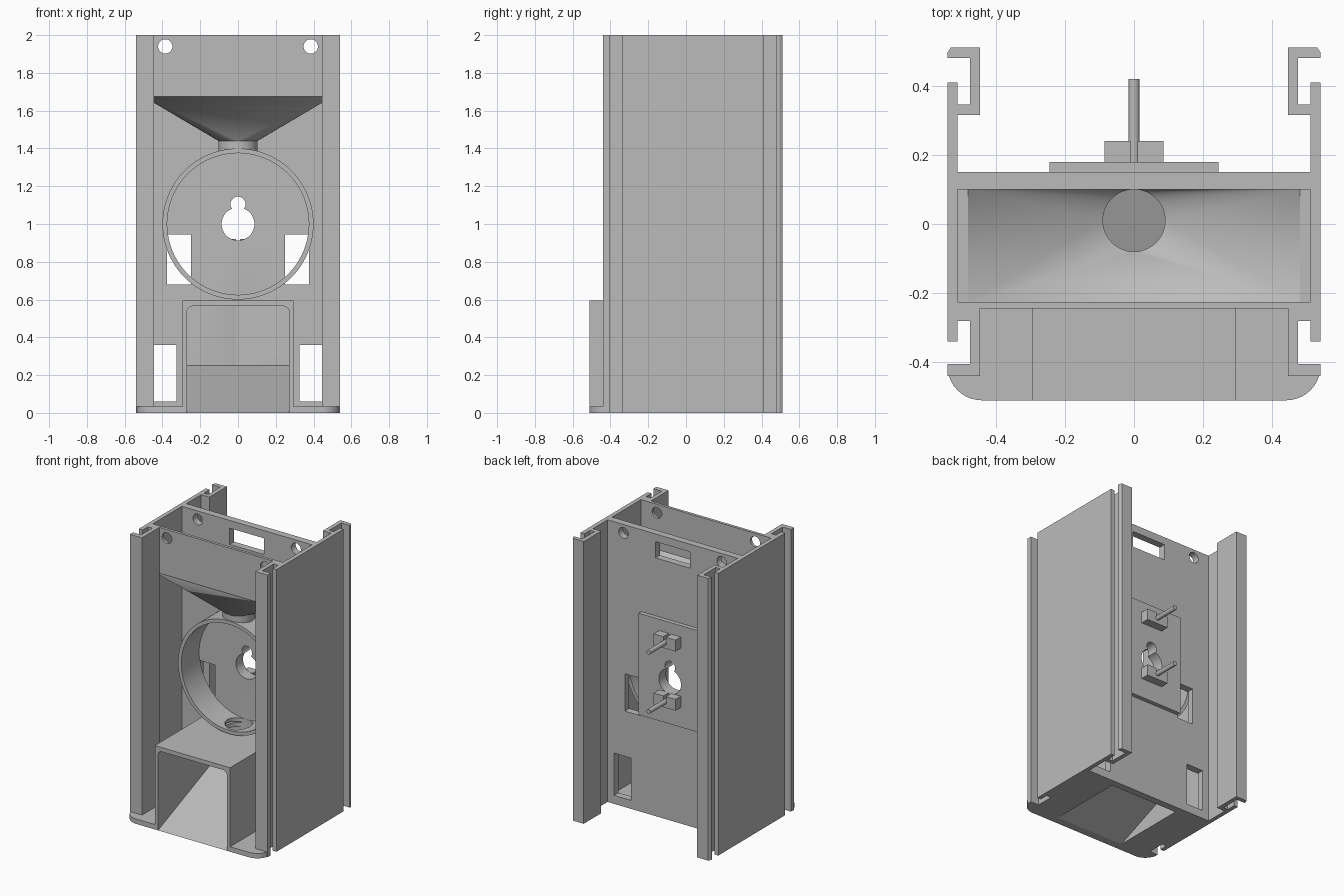
import bpy, bmesh
from math import sin, cos, pi, radians
from mathutils import Vector

if "Cube" in bpy.data.objects:
    bpy.data.objects.remove(bpy.data.objects["Cube"])

grey = bpy.data.materials.new("plain_grey")
grey.use_nodes = True
grey.diffuse_color = (0.5, 0.5, 0.5, 1)
grey.node_tree.nodes["Principled BSDF"].inputs["Base Color"].default_value = (0.5, 0.5, 0.5, 1)


def finish(name, bm):
    bmesh.ops.recalc_face_normals(bm, faces=bm.faces)
    mesh = bpy.data.meshes.new(name)
    bm.to_mesh(mesh)
    bm.free()
    mesh.materials.append(grey)
    ob = bpy.data.objects.new(name, mesh)
    bpy.context.collection.objects.link(ob)
    return ob


def prism(name, pts, axis, lo, hi):
    """Extrude a 2D outline along an axis; the outline uses the other two axes in order."""
    bm = bmesh.new()

    def place(p, d):
        c = list(p)
        c.insert("xyz".index(axis), d)
        return bm.verts.new(c)
    a = [place(p, lo) for p in pts]
    b = [place(p, hi) for p in pts]
    bm.faces.new(a)
    bm.faces.new(b[::-1])
    for i in range(len(a)):
        j = (i + 1) % len(a)
        bm.faces.new((a[i], b[i], b[j], a[j]))
    return finish(name, bm)


def box(name, x0, x1, y0, y1, z0, z1):
    return prism(name, [(x0, y0), (x1, y0), (x1, y1), (x0, y1)], "z", z0, z1)


def arc(cx, cy, r, a0, a1, n):
    return [(cx + r * cos(radians(a0 + (a1 - a0) * i / n)),
             cy + r * sin(radians(a0 + (a1 - a0) * i / n))) for i in range(n + 1)]


def disc(name, cx, cy, r, axis, lo, hi, n=48):
    return prism(name, arc(cx, cy, r, 0, 360, n)[:-1], axis, lo, hi)


def activate(ob):
    bpy.ops.object.select_all(action="DESELECT")
    ob.select_set(True)
    bpy.context.view_layer.objects.active = ob


def cut(ob, *cutters):
    for c in cutters:
        c.hide_render = True
        activate(ob)
        m = ob.modifiers.new("cut", "BOOLEAN")
        m.operation, m.solver, m.object = "DIFFERENCE", "EXACT", c
        bpy.ops.object.modifier_apply(modifier=m.name)
        bpy.data.objects.remove(c)


def smooth(ob):
    activate(ob)
    bpy.ops.object.shade_smooth_by_angle(angle=radians(30))


def mirrored(pts):
    return [(-x, y) for x, y in pts]


BORE_Y, BORE_R = 0.01, 0.095


def keyhole(ob):
    cut(ob, disc("key_round", 0, 1.0, 0.087, "y", 0, 0.4),
        disc("key_top", 0, 1.105, 0.04, "y", 0, 0.4),
        box("key_neck", -0.03, 0.03, 0, 0.4, 1.0, 1.1))


# Side walls with hooked rails front and back
rail = [(.54, -.34), (.54, .41), (.51, .41), (.51, .345), (.475, .345), (.475, .48),
        (.54, .48), (.54, .495), (.53, .51), (.445, .51), (.445, .315), (.51, .315),
        (.51, -.245), (.445, -.245), (.445, -.44), (.54, -.44), (.54, -.405),
        (.475, -.405), (.475, -.28), (.51, -.28), (.51, -.34)]
prism("left_side_wall", rail, "z", 0, 2)
prism("right_side_wall", mirrored(rail), "z", 0, 2)

# Back panel with its openings
back = box("back_panel", -0.51, 0.51, 0.10, 0.15, 0, 2)
cut(back, box("slot", -0.135, 0.135, 0, 0.3, 1.83, 1.945))
for s in (-1, 1):
    cut(back, disc("screw_hole", s * 0.385, 1.94, 0.038, "y", 0, 0.3, 32),
        box("low_window", *sorted((s * 0.325, s * 0.46)), 0, 0.3, 0.06, 0.36),
        box("mid_window", *sorted((s * 0.25, s * 0.375)), 0, 0.3, 0.68, 0.945))
keyhole(back)
cut(back, disc("groove", 0, BORE_Y, BORE_R, "z", 0.25, 0.565))
smooth(back)

# Upper front panel
front = box("front_panel", -0.51, 0.51, -0.245, -0.225, 1.675, 2)
for s in (-1, 1):
    cut(front, disc("screw_hole", s * 0.385, 1.94, 0.038, "y", -0.4, 0, 32))
smooth(front)

# Funnel: rectangle to circle shell with a short neck
N = 12


def ring_points(r, z):
    return [Vector((r * cos(a), BORE_Y + r * sin(a), z)) for q in range(4)
            for a in [(q + i / N) * pi / 2 for i in range(N + 1)]]


def rect_points(x, y0, y1, z):
    corners = [(x, y1), (-x, y1), (-x, y0), (x, y0)]
    return [Vector((*c, z)) for c in corners for _ in range(N + 1)]


loops = [ring_points(0.104, 1.385), ring_points(0.104, 1.44),
         rect_points(0.51, -0.245, 0.105, 1.68), rect_points(0.48, -0.225, 0.10, 1.68),
         ring_points(0.09, 1.44), ring_points(0.09, 1.385)]
bm = bmesh.new()
vs = [[bm.verts.new(p) for p in loop] for loop in loops]
for k, a in enumerate(vs):
    b = vs[(k + 1) % len(vs)]
    for i in range(len(a)):
        j = (i + 1) % len(a)
        bm.faces.new((a[i], a[j], b[j], b[i]))
bmesh.ops.remove_doubles(bm, verts=bm.verts, dist=0.0001)
bmesh.ops.dissolve_degenerate(bm, edges=bm.edges, dist=0.0001)
smooth(finish("funnel", bm))

# Drum ring, open to the funnel above and the chute below
drum = disc("drum_ring", 0, 1.0, 0.40, "y", -0.10, 0.105, 96)
cut(drum, disc("drum_inside", 0, 1.0, 0.375, "y", -0.3, 0.3, 96),
    disc("inlet", 0, BORE_Y, 0.09, "z", 1.2, 1.6),
    disc("outlet", 0, BORE_Y, 0.09, "z", 0.4, 0.8))
smooth(drum)

# Chute housing and ramp
inner = [(0.27, 0)] + arc(0.24, 0.535, 0.03, 0, 90, 6)
chute = prism("chute_housing", [(-.295, 0), (-.295, .595), (.295, .595), (.295, 0)]
              + inner + mirrored(inner)[::-1], "y", -0.51, 0.10)
cut(chute, disc("outlet", 0, BORE_Y, BORE_R, "z", 0.4, 0.8))
smooth(chute)
prism("chute_ramp", [(-.51, 0), (.10, .25), (.10, .225), (-.45, 0)], "x", -0.27, 0.27)

# Base plate with rounded front corners, open under the ramp
half = arc(0.44, -0.41, 0.10, -90, 0, 10) + [(.54, -.405), (.475, -.405), (.475, -.28),
                                             (.51, -.28), (.51, .10)]
base = prism("base_plate", half + mirrored(half)[::-1], "z", 0, 0.035)
cut(base, box("ramp_opening", -0.27, 0.27, -0.6, 0.099, -0.1, 0.1))
smooth(base)

# Rear mounting plate
mount = box("mounting_plate", -0.245, 0.245, 0.15, 0.18, 0.70, 1.42)
keyhole(mount)
smooth(mount)

# Notched blocks carrying pins
for label, z in (("upper", 1.30), ("lower", 0.88)):
    block = box(label + "_pin_block", -0.085, 0.085, 0.18, 0.24, z - 0.04, z + 0.04)
    cut(block, box("notch", -0.01, 0.01, 0.17, 0.3, z, z + 0.1))
    smooth(disc(label + "_pin", 0, z, 0.016, "y", 0.18, 0.42, 24))
